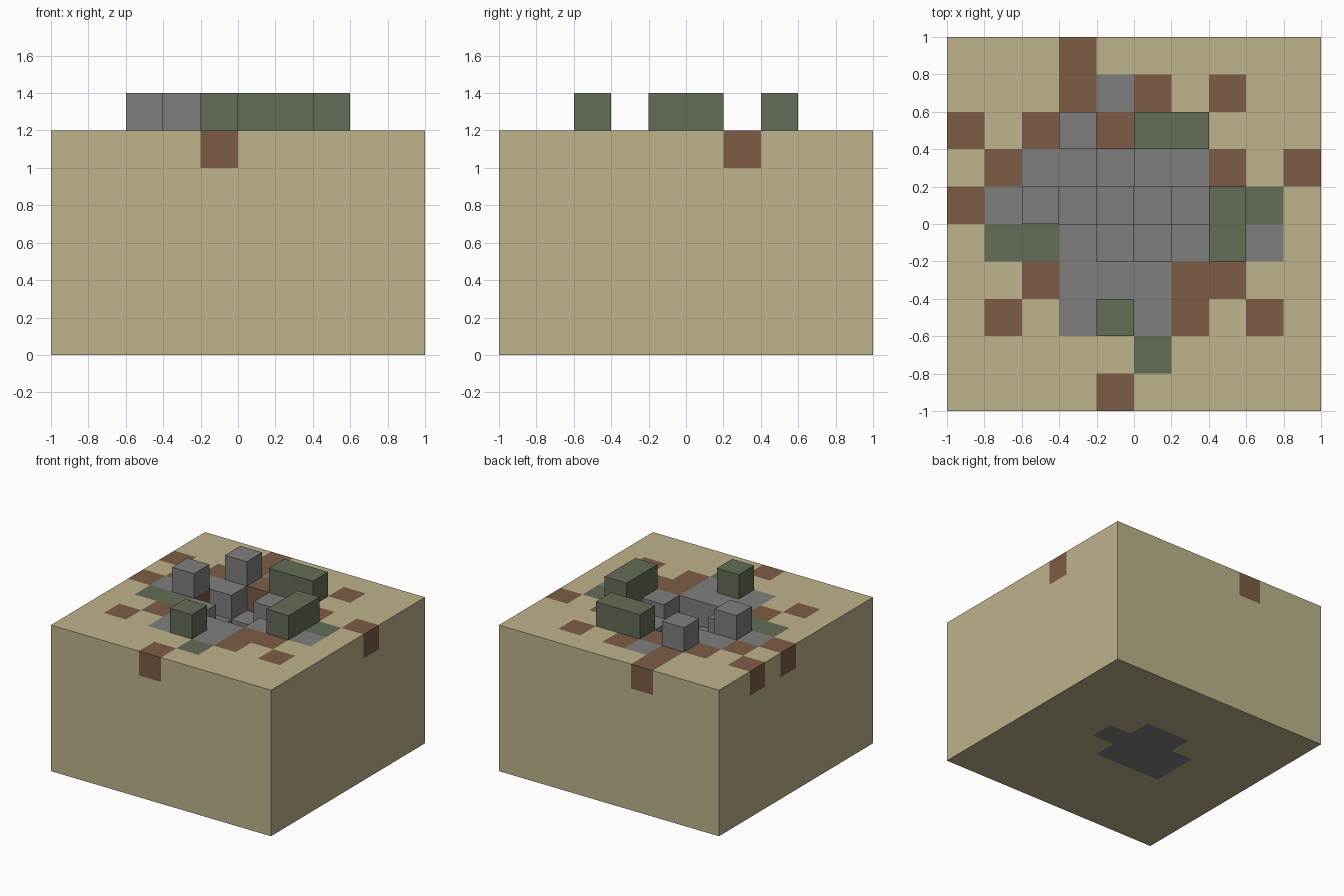
import bpy, bmesh
from mathutils import Vector

if "Cube" in bpy.data.objects:
    bpy.data.objects.remove(bpy.data.objects["Cube"], do_unlink=True)

CELL, N, GROUND = 0.2, 10, 6


def material(name, colour):
    mat = bpy.data.materials.new(name)
    mat.use_nodes = True
    mat.diffuse_color = (*colour, 1)
    for node in mat.node_tree.nodes:
        if node.type == 'BSDF_PRINCIPLED':
            node.inputs["Base Color"].default_value = (*colour, 1)
            node.inputs["Roughness"].default_value = 0.9
    return mat


MATS = [material("sand", (0.508, 0.451, 0.258)),
        material("dirt", (0.205, 0.107, 0.061)),
        material("stone", (0.212, 0.212, 0.212)),
        material("mossy stone", (0.127, 0.153, 0.095))]
SAND, DIRT, STONE, MOSS = range(4)

# Surface plan, back row first: s sand, d dirt, g stone, m moss;
# capitals are blocks standing above the ground, o is the open pit
PLAN = ["sssdssssss",
        "sssdgdsdss",
        "dsdGdMMsss",
        "sdggoggdsd",
        "dgGooooMms",
        "smmgoogMgs",
        "ssdgggddss",
        "sdsgMgdsds",
        "sssssmssss",
        "ssssdsssss"]
KEY = {"s": SAND, "d": DIRT, "g": STONE, "m": MOSS}

# Uneven pit floor: number of filled layers under each open cell
PIT = {(4, 6): 5, (3, 5): 5, (4, 5): 3, (5, 5): 2, (6, 5): 4,
       (4, 4): 5, (5, 4): 4}
# Stone core that reaches the underside
CORE = set(PIT) | {(3, 4), (5, 6)}
SIDES = [(1, 0, 0), (-1, 0, 0), (0, 1, 0), (0, -1, 0), (0, 0, 1), (0, 0, -1)]


def ground_cells():
    cells = {}
    for i in range(N):
        for j in range(N):
            mark = PLAN[N - 1 - j][i]
            near_pit = any((i + d[0], j + d[1]) in PIT for d in SIDES)
            for k in range(PIT.get((i, j), GROUND)):
                stone = (i, j) in CORE or (near_pit and k > 0)
                cells[i, j, k] = STONE if stone else SAND
            if mark in KEY:
                cells[i, j, GROUND - 1] = KEY[mark]
    # Dirt lies under the standing block beside the pit
    cells[2, 5, GROUND - 1] = DIRT
    return cells


def raised_cells(mark):
    return {(i, N - 1 - r, GROUND): KEY[mark.lower()]
            for r, row in enumerate(PLAN) for i, c in enumerate(row) if c == mark}


def build(name, cells, solid):
    """Make the outer faces of a set of cubes, then merge flat areas."""
    bm = bmesh.new()
    for cell, mat in cells.items():
        for side in SIDES:
            n = Vector(side)
            if tuple(int(a + b) for a, b in zip(cell, side)) in solid:
                continue
            u = Vector((side[1], side[2], side[0]))
            v = n.cross(u)
            centre = Vector(cell) + Vector((0.5, 0.5, 0.5)) + n / 2
            corners = []
            for a, b in ((-1, -1), (1, -1), (1, 1), (-1, 1)):
                p = (centre + (u * a + v * b) / 2) * CELL
                corners.append(bm.verts.new(p - Vector((1, 1, 0))))
            bm.faces.new(corners).material_index = mat
    bmesh.ops.remove_doubles(bm, verts=bm.verts, dist=0.001)
    bmesh.ops.dissolve_limit(bm, angle_limit=0.01, verts=bm.verts,
                             edges=bm.edges, delimit={'MATERIAL'})
    mesh = bpy.data.meshes.new(name)
    bm.to_mesh(mesh)
    bm.free()
    for mat in MATS:
        mesh.materials.append(mat)
    obj = bpy.data.objects.new(name, mesh)
    bpy.context.collection.objects.link(obj)


ground = ground_cells()
stone_blocks = raised_cells("G")
mossy_blocks = raised_cells("M")
solid = set(ground) | set(stone_blocks) | set(mossy_blocks)

build("ground_with_pit", ground, solid)
build("standing_stone_blocks", stone_blocks, solid)
build("mossy_wall_ruins", mossy_blocks, solid)
